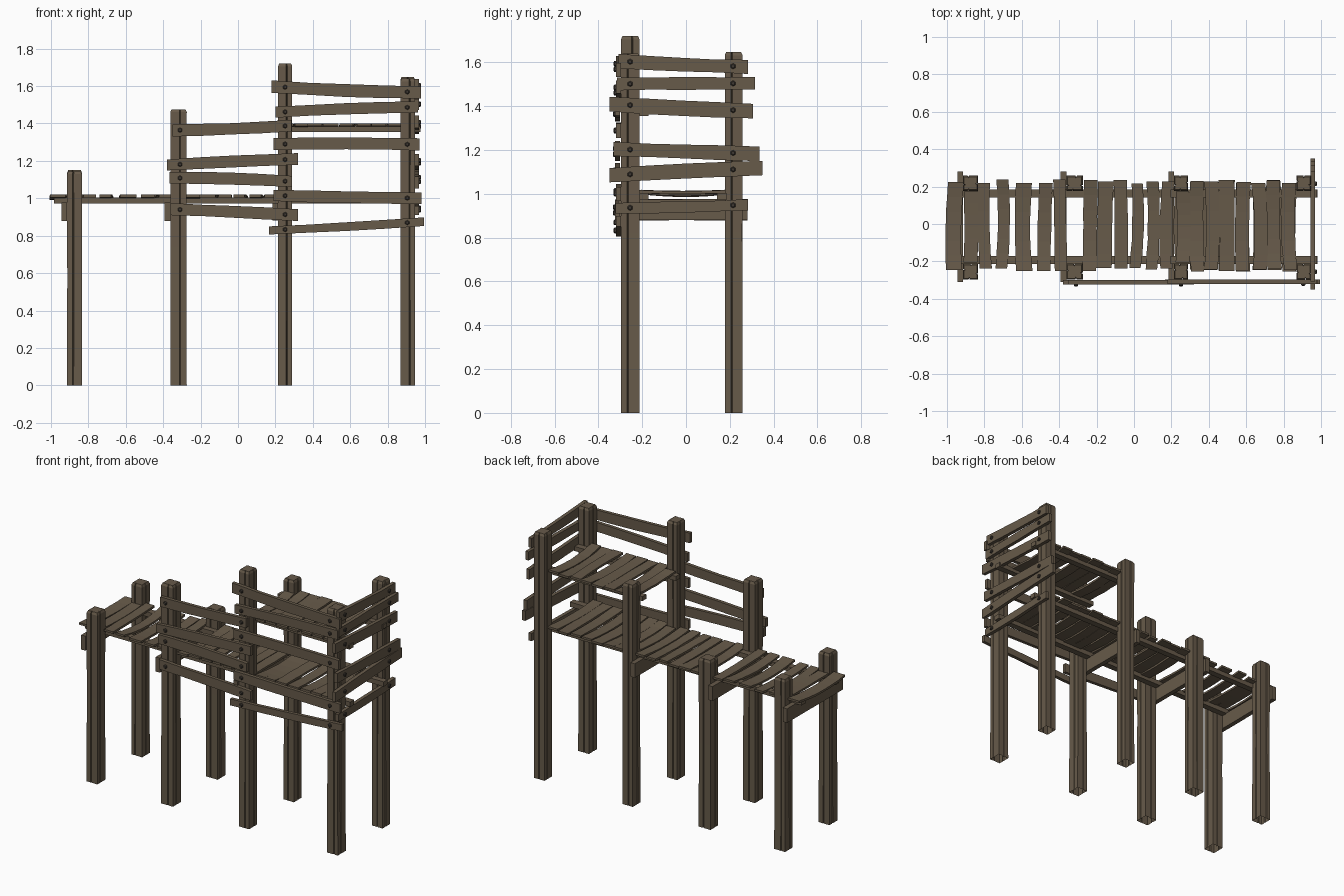
import bpy, bmesh, math, random
from mathutils import Vector as V

if "Cube" in bpy.data.objects:
    bpy.data.objects.remove(bpy.data.objects["Cube"])

random.seed(4)


def material(name, col):
    m = bpy.data.materials.new(name)
    m.diffuse_color = (*col, 1)
    m.use_nodes = True
    m.node_tree.nodes["Principled BSDF"].inputs["Base Color"].default_value = m.diffuse_color
    return m


WOOD = material("weathered wood", (0.135, 0.103, 0.068))
IRON = material("dark iron", (0.05, 0.042, 0.034))


def finish(name, bm, mat):
    bmesh.ops.recalc_face_normals(bm, faces=bm.faces)
    me = bpy.data.meshes.new(name)
    bm.to_mesh(me)
    bm.free()
    me.materials.append(mat)
    ob = bpy.data.objects.new(name, me)
    bpy.context.collection.objects.link(ob)


def loft(bm, rings, caps=(True, True)):
    rs = [[bm.verts.new(p) for p in r] for r in rings]
    n = len(rs[0])
    for a, b in zip(rs, rs[1:]):
        for i in range(n):
            bm.faces.new((a[i], a[(i + 1) % n], b[(i + 1) % n], b[i]))
    if caps[0]:
        bm.faces.new(rs[0][::-1])
    if caps[1]:
        bm.faces.new(rs[-1])


def board(name, p0, p1, wide, thick, bow_w=0.0, bow_t=0.0, segs=1, uneven=0.0):
    """Plank from p0 to p1; wide and thick are full-size cross vectors."""
    p0, p1, w, t = V(p0), V(p1), V(wide), V(thick)
    bm = bmesh.new()
    rings = []
    for i in range(segs + 1):
        f = i / segs
        arc = 4 * f * (1 - f)
        c = p0.lerp(p1, f) + w.normalized() * bow_w * arc + t.normalized() * bow_t * arc
        k = 1 + random.uniform(-uneven, uneven)
        rings.append([c + w * k * a / 2 + t * b / 2
                      for a, b in ((-1, -1), (1, -1), (1, 1), (-1, 1))])
    loft(bm, rings)
    finish(name, bm, WOOD)


def post(name, x0, x1, y0, y1, h):
    # square section with a narrow split in each side
    prof = []
    for k in range(4):
        a = k * math.pi / 2
        o = random.uniform(-0.35, 0.35)
        for u, v in ((-1, -1), (o - 0.08, -1), (o, -0.8), (o + 0.08, -1)):
            prof.append((u * math.cos(a) - v * math.sin(a), u * math.sin(a) + v * math.cos(a)))
    cx, cy, rx, ry = (x0 + x1) / 2, (y0 + y1) / 2, (x1 - x0) / 2, (y1 - y0) / 2
    bm = bmesh.new()
    loft(bm, [[(cx + u * rx * s, cy + v * ry * s, z) for u, v in prof]
              for z, s in ((0, 1), (h * 0.5, 0.97), (h - 0.015, 1), (h, 0.84))], (False, True))
    finish(name, bm, WOOD)


def bolt(name, p, axis):
    d = V(axis)
    u = V((0, 0, 1))
    v = d.cross(u)
    bm = bmesh.new()
    loft(bm, [[V(p) + d * e + (u * math.cos(i * math.pi / 3) + v * math.sin(i * math.pi / 3)) * r
               for i in range(6)] for e, r in ((-0.004, 0.013), (0.005, 0.013), (0.009, 0.008))])
    finish(name, bm, IRON)


# posts: x range, front height, back height
POSTS = [(-0.914, -0.834, 1.144, 1.15), (-0.362, -0.274, 1.476, 1.13),
         (0.214, 0.29, 1.72, 1.48), (0.868, 0.947, 1.64, 1.648)]
for x0, x1, hf, hb in POSTS:
    post("front_post", x0, x1, -0.297, -0.212, hf)
    post("back_post", x0, x1, 0.177, 0.258, hb)

# cross beams fixed on the left side of the first three post pairs
for x0, *_ in POSTS[:3]:
    board("cross_beam", (x0 - 0.015, -0.31, 0.928), (x0 - 0.015, 0.28, 0.928),
          (0, 0, 0.095), (0.031, 0, 0), segs=3, uneven=0.03)

# long stringers under both decks
for y in (-0.192, 0.163):
    board("lower_stringer", (-0.985, y, 0.988), (0.98, y, 0.988), (0, 0.042, 0), (0, 0, 0.032))
    board("upper_stringer", (0.195, y, 1.37), (0.975, y, 1.37), (0, 0.042, 0), (0, 0, 0.03))


def deck_plank(name, xa, xb, z, short=False):
    lo, hi = (-0.205, 0.175) if short else (-0.245 + random.uniform(-0.012, 0.01),
                                            0.226 + random.uniform(-0.01, 0.012))
    s = 0 if short else random.uniform(-0.006, 0.006)
    xm = (xa + xb) / 2
    board(name, (xm - s, lo, z), (xm + s, hi, z), (xb - xa, 0, 0), (0, 0, 0.014),
          random.uniform(-0.012, 0.012), random.uniform(-0.02, -0.004), 6, 0.05)


# deck planks
UPPER = [(0.302, 0.374), (0.376, 0.448), (0.455, 0.535), (0.546, 0.62),
         (0.632, 0.705), (0.712, 0.785), (0.797, 0.87)]
LOWER = [(-1.0, -0.916), (-0.83, -0.765), (-0.738, -0.675), (-0.63, -0.545), (-0.514, -0.44),
         (-0.428, -0.362), (-0.272, -0.198), (-0.196, -0.114), (-0.107, -0.037),
         (-0.02, 0.042), (0.064, 0.128), (0.145, 0.212)]
for xa, xb in LOWER + UPPER:
    deck_plank("lower_deck_plank", xa, xb, 1.012)
for xa, xb in UPPER:
    deck_plank("upper_deck_plank", xa, xb, 1.393)
deck_plank("lower_deck_plank", -0.91, -0.838, 1.012, True)
deck_plank("lower_deck_plank", 0.22, 0.29, 1.012, True)
deck_plank("upper_deck_plank", 0.222, 0.296, 1.393, True)

# front rails: left x, left z, right x, right z, height, bolted post centres
LEFT, RIGHT = (-0.31, 0.252), (0.252, 0.905)
FRONT = [(-0.35, 1.363, 0.285, 1.388, 0.062, LEFT), (-0.38, 1.178, 0.32, 1.21, 0.06, LEFT),
         (-0.365, 1.11, 0.29, 1.09, 0.062, LEFT), (-0.36, 0.942, 0.32, 0.91, 0.062, LEFT),
         (0.18, 1.597, 0.978, 1.566, 0.066, RIGHT), (0.2, 1.46, 0.963, 1.488, 0.058, RIGHT),
         (0.19, 1.29, 0.97, 1.288, 0.062, RIGHT), (0.19, 1.015, 0.98, 1.0, 0.062, RIGHT),
         (0.165, 0.828, 0.995, 0.875, 0.045, RIGHT)]
for xa, za, xb, zb, h, xs in FRONT:
    y = -0.309 if xs is RIGHT else -0.312
    board("front_rail", (xa, y, za), (xb, y, zb), (0, 0, h), (0, 0.023, 0),
          random.uniform(-0.006, 0.006), 0, 4, 0.06)
    for x in xs:
        bolt("rail_bolt", (x, y - 0.0125, za + (zb - za) * (x - xa) / (xb - xa)), (0, -1, 0))

# rails across the right end: front y, z, back y, z, height
END = [(-0.308, 1.606, 0.283, 1.58, 0.062), (-0.315, 1.502, 0.315, 1.505, 0.058),
       (-0.35, 1.41, 0.306, 1.378, 0.068), (-0.332, 1.205, 0.335, 1.183, 0.064),
       (-0.35, 1.085, 0.35, 1.118, 0.066), (-0.322, 0.935, 0.283, 0.95, 0.05)]
for ya, za, yb, zb, h in END:
    board("end_rail", (0.957, ya, za), (0.957, yb, zb), (0, 0, h), (0.024, 0, 0),
          random.uniform(-0.004, 0.004), 0, 4, 0.06)
    for y in (-0.255, 0.215):
        bolt("rail_bolt", (0.9695, y, za + (zb - za) * (y - ya) / (yb - ya)), (1, 0, 0))
